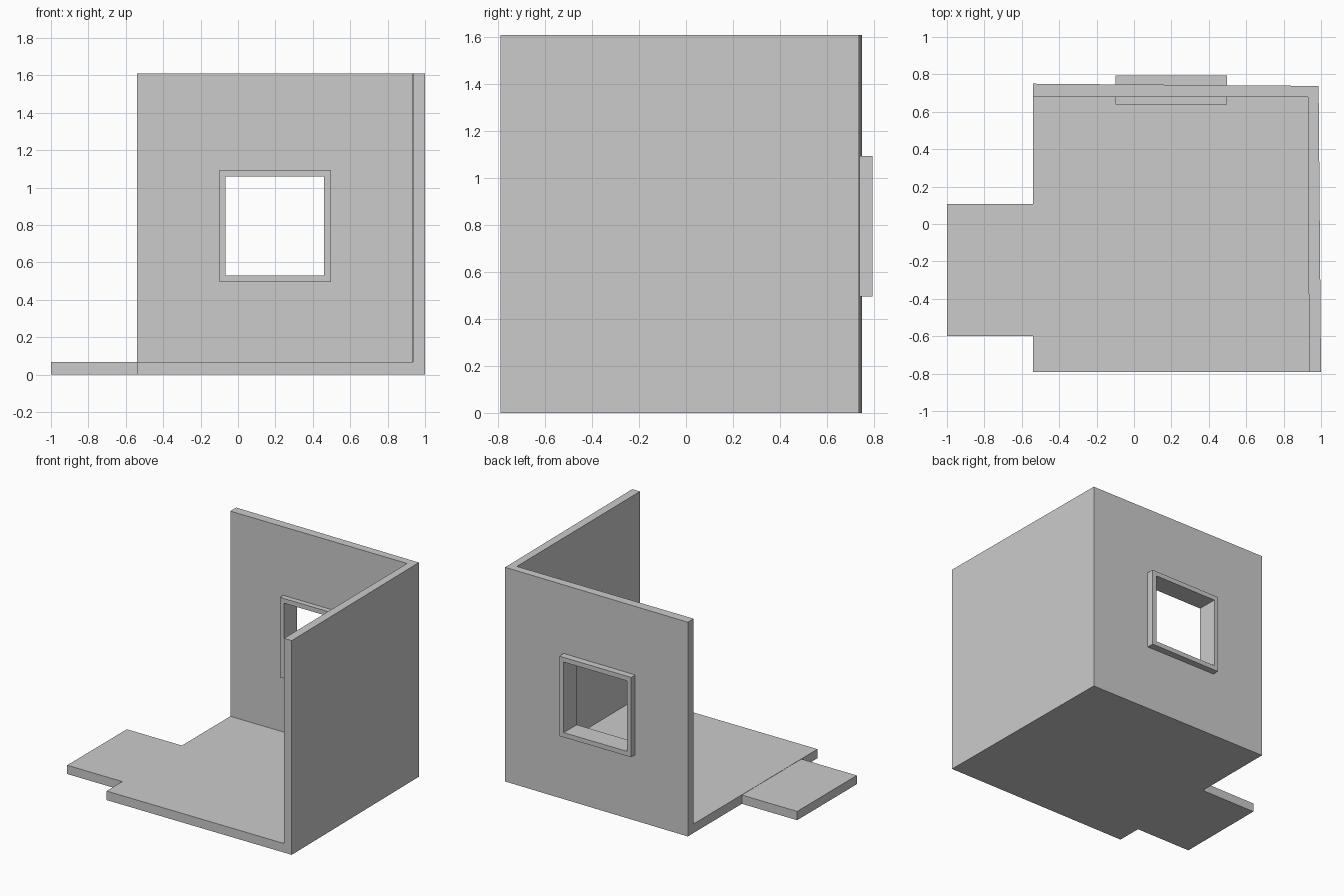
import bpy
import bmesh
from mathutils import Vector

if "Cube" in bpy.data.objects:
    bpy.data.objects.remove(bpy.data.objects["Cube"])


def new_object(name, bm):
    bmesh.ops.recalc_face_normals(bm, faces=bm.faces)
    mesh = bpy.data.meshes.new(name)
    bm.to_mesh(mesh)
    bm.free()
    obj = bpy.data.objects.new(name, mesh)
    bpy.context.collection.objects.link(obj)
    return obj


def box(name, lo, hi):
    bm = bmesh.new()
    bmesh.ops.create_cube(bm, size=1)
    lo, hi = Vector(lo), Vector(hi)
    for v in bm.verts:
        v.co = (lo + hi) / 2 + v.co * (hi - lo)
    return new_object(name, bm)


def cut(obj, cutter):
    mod = obj.modifiers.new("opening", 'BOOLEAN')
    mod.operation = 'DIFFERENCE'
    mod.solver = 'EXACT'
    mod.object = cutter
    cutter.hide_render = True
    cutter.hide_viewport = True
    cutter.display_type = 'WIRE'


# Open room: outer and inner three-sided shells joined by a rim
L, F, TOP = -0.54, -0.79, 1.61
bm = bmesh.new()
shells = []
for rx, cx, cy, by, z in ((1.0, 0.987, 0.738, 0.75, 0.0), (0.936, 0.93, 0.68, 0.68, 0.068)):
    corner = bm.verts.new((cx, cy, z))
    ring = [bm.verts.new(p) for p in (
        (rx, F, z), (rx, F, TOP), (cx, cy, TOP),
        (L, by, TOP), (L, by, z), (L, F, z))]
    for i in (0, 2, 4):  # right wall, back wall, floor
        bm.faces.new((corner, ring[i], ring[(i + 1) % 6], ring[(i + 2) % 6]))
    shells.append(ring)
outer, inner = shells
for i in range(6):
    j = (i + 1) % 6
    bm.faces.new((outer[i], outer[j], inner[j], inner[i]))
room = new_object("room_walls_and_floor", bm)

# Window frame set through the back wall
frame = box("window_frame", (-0.10, 0.64, 0.495), (0.497, 0.795, 1.095))
cut(frame, box("frame_cutter", (-0.067, 0.5, 0.53), (0.46, 0.9, 1.06)))
cut(room, box("wall_cutter", (-0.085, 0.5, 0.512), (0.48, 0.9, 1.078)))

# Entrance step on the left
box("entrance_step", (-1.0, -0.60, 0.0), (L, 0.108, 0.066))
